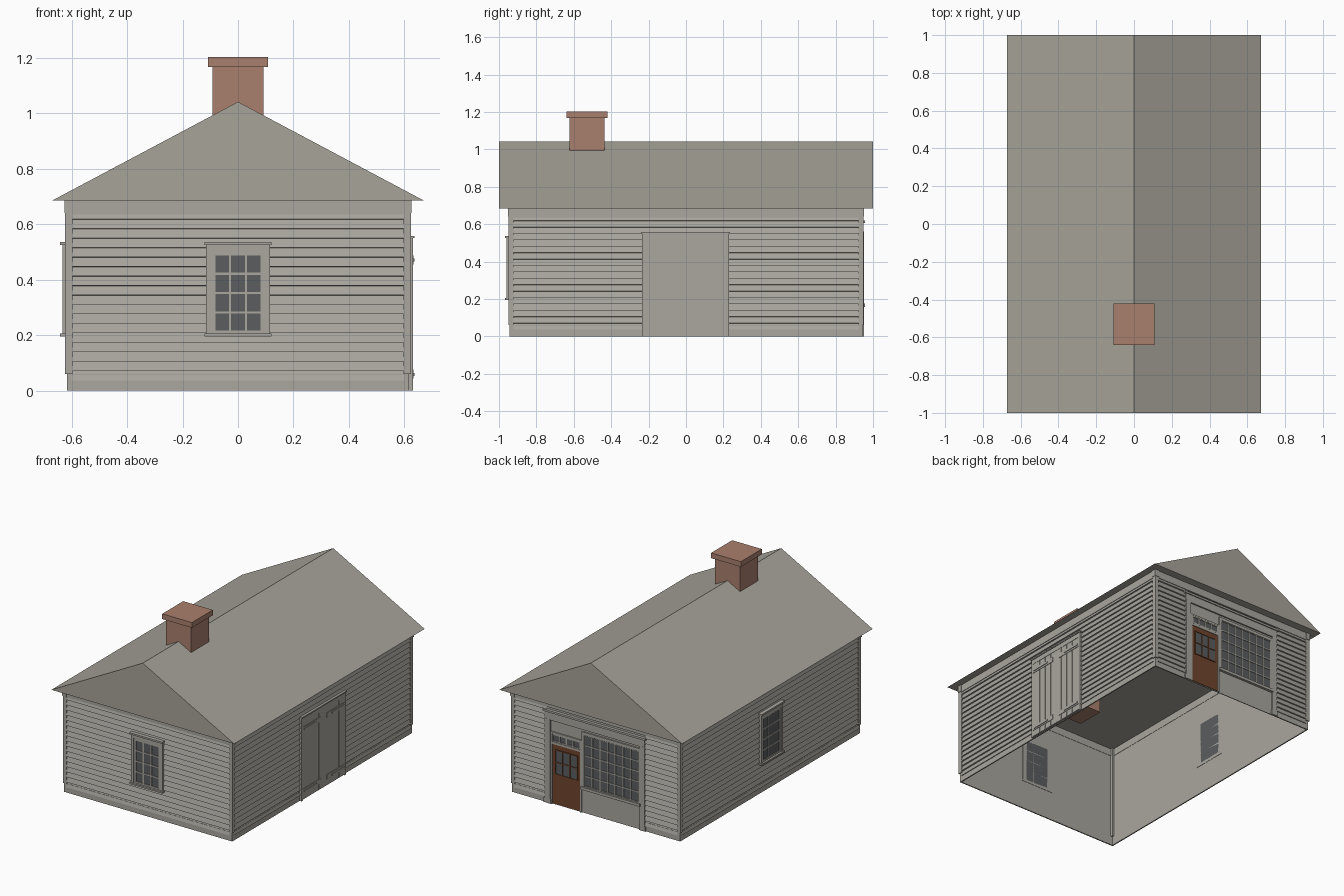
import bpy, bmesh, math
from mathutils import Matrix, Vector

old = bpy.data.objects.get("Cube")
if old:
    bpy.data.objects.remove(old, do_unlink=True)


def material(name, rgb):
    m = bpy.data.materials.new(name)
    m.use_nodes = True
    m.diffuse_color = (*rgb, 1)
    m.node_tree.nodes["Principled BSDF"].inputs["Base Color"].default_value = (*rgb, 1)
    return m


PAINT = material("grey_paint", (0.40, 0.385, 0.345))
ROOF = material("roof_grey", (0.385, 0.37, 0.32))
BRICK = material("brick", (0.40, 0.215, 0.155))
GLASS = material("dark_glass", (0.105, 0.11, 0.115))
WOOD = material("brown_wood", (0.16, 0.06, 0.026))

# Half sizes of the wall shell and its height
HX, HY, H = 0.612, 0.937, 0.685


def wall(quarter):
    """Frame of one wall: x along it, -y outward. 0 front, 1 right, 2 back, 3 left."""
    out = HX if quarter % 2 else HY
    return Matrix.Rotation(quarter * math.pi / 2, 4, "Z") @ Matrix.Translation((0, -out, 0))


FRONT, RIGHT, BACK, LEFT = (wall(q) for q in range(4))
WORLD = Matrix.Identity(4)


def finish(name, bm, mat, frame=WORLD):
    bm.transform(frame)
    me = bpy.data.meshes.new(name)
    bm.to_mesh(me)
    bm.free()
    me.materials.append(mat)
    ob = bpy.data.objects.new(name, me)
    bpy.context.collection.objects.link(ob)
    return ob


def add_box(bm, x0, x1, y0, y1, z0, z1):
    mat = Matrix.Translation(((x0 + x1) / 2, (y0 + y1) / 2, (z0 + z1) / 2))
    mat = mat @ Matrix.Diagonal((x1 - x0, y1 - y0, z1 - z0, 1))
    return bmesh.ops.create_cube(bm, size=1, matrix=mat)


def plates(name, mat, frame, out, rects):
    """Boxes on a wall, given as (left, right, bottom, top) and standing out by out."""
    bm = bmesh.new()
    for u0, u1, z0, z1 in rects:
        add_box(bm, u0, u1, -out, 0.002, z0, z1)
    return finish(name, bm, mat, frame)


def bars(u0, u1, z0, z1, cols, rows, w):
    """Rectangles of a glazing grid, border included."""
    rects = []
    for i in range(cols + 1):
        u = u0 + (u1 - u0) * i / cols
        rects.append((u - w / 2, u + w / 2, z0 - w / 2, z1 + w / 2))
    for j in range(rows + 1):
        z = z0 + (z1 - z0) * j / rows
        rects.append((u0 - w / 2, u1 + w / 2, z - w / 2, z + w / 2))
    return rects


def glazing(name, frame, rect, cols, rows, out, mat=PAINT, w=0.008):
    plates(name + "_glass", GLASS, frame, out, [rect])
    plates(name + "_bars", mat, frame, out + 0.004, bars(*rect, cols, rows, w))


def siding(name, frame, spans):
    """Overlapping boards as a sawtooth profile."""
    bm = bmesh.new()
    step, z = 0.0342, 0.036
    profile = []
    while z < 0.64:
        profile += [(0.001, z), (0.011, z + 0.001), (0.010, z + 0.005), (0.002, z + step)]
        z += step
    for u0, u1 in spans:
        rows = [[bm.verts.new((u, -d, h)) for u in (u0, u1)] for d, h in profile]
        for a, b in zip(rows, rows[1:]):
            bm.faces.new((a[0], a[1], b[1], b[0]))
    finish(name, bm, PAINT, frame)


# Wall shell, open below and above
bm = bmesh.new()
add_box(bm, -HX, HX, -HY, HY, 0, H)
bm.normal_update()
bmesh.ops.delete(bm, geom=[f for f in bm.faces if abs(f.normal.z) > 0.5], context="FACES_ONLY")
finish("wall_shell", bm, PAINT)

# Roof prism
bm = bmesh.new()
base = bm.faces.new([bm.verts.new(p) for p in ((-0.672, -1, H), (0.672, -1, H), (0, -1, 1.042))])
new = bmesh.ops.extrude_face_region(bm, geom=[base])["geom"]
bmesh.ops.translate(bm, vec=(0, 2, 0), verts=[v for v in new if isinstance(v, bmesh.types.BMVert)])
bmesh.ops.recalc_face_normals(bm, faces=bm.faces)
finish("roof", bm, ROOF)

# Chimney
bm = bmesh.new()
add_box(bm, -0.092, 0.092, -0.624, -0.436, 0.54, 1.168)
add_box(bm, -0.109, 0.109, -0.64, -0.42, 1.168, 1.203)
finish("chimney", bm, BRICK)

# Siding, skirt and frieze on every wall
for label, frame, half in (("front", FRONT, HX), ("right", RIGHT, HY),
                           ("back", BACK, HX), ("left", LEFT, HY)):
    end = half - 0.012
    spans = [(-end, -0.36), (0.36, end)] if label == "back" else [(-end, end)]
    siding(label + "_siding", frame, spans)
    edge = half + 0.006
    skirt = [(-edge, -0.36), (0.36, edge)] if label == "back" else [(-edge, edge)]
    plates(label + "_skirt", PAINT, frame, 0.006, [(a, b, 0, 0.06) for a, b in skirt])
    plates(label + "_frieze", PAINT, frame, 0.010, [(-half, half, 0.636, H)])

# Corner boards with a small cap
bm = bmesh.new()
for sx in (-1, 1):
    for sy in (-1, 1):
        for grow, z0, z1 in ((0, 0.06, 0.64), (0.003, 0.64, H)):
            xs = sorted((sx * 0.598, sx * (0.624 + grow)))
            ys = sorted((sy * 0.922, sy * (0.949 + grow)))
            add_box(bm, *xs, *ys, z0, z1)
finish("corner_boards", bm, PAINT)

# Matching sash windows on the front and left walls
for label, frame in (("front", FRONT), ("left", LEFT)):
    name = label + "_window"
    glazing(name, frame, (-0.086, 0.086, 0.212, 0.491), 3, 4, 0.013)
    plates(name + "_sash", PAINT, frame, 0.018,
           [(-0.097, -0.084, 0.205, 0.502), (0.084, 0.097, 0.205, 0.502),
            (-0.097, 0.097, 0.489, 0.502), (-0.097, 0.097, 0.203, 0.215)])
    plates(name + "_casing", PAINT, frame, 0.022,
           [(-0.115, -0.097, 0.205, 0.525), (0.097, 0.115, 0.205, 0.525),
            (-0.115, 0.115, 0.502, 0.525)])
    plates(name + "_cap_and_sill", PAINT, frame, 0.031,
           [(-0.121, 0.121, 0.525, 0.536), (-0.121, 0.121, 0.195, 0.205)])

# Plank double doors on the right wall
plates("barn_door_backing", PAINT, RIGHT, 0.013, [(-0.232, 0.228, 0.003, 0.55)])
cuts = [-0.235, -0.16, -0.107, -0.053, 0.05, 0.103, 0.157, 0.231]
plates("barn_door_planks", PAINT, RIGHT, 0.018,
       [(a + 0.002, b - 0.002, 0.005, 0.52) for a, b in zip(cuts, cuts[1:])])
plates("barn_door_frame", PAINT, RIGHT, 0.020,
       [(-0.235, 0.231, 0.52, 0.55), (-0.235, -0.222, 0, 0.55), (0.218, 0.231, 0, 0.55)])
plates("barn_door_battens", PAINT, RIGHT, 0.021,
       [(a, b, z, z + 0.032) for z in (0.044, 0.455) for a, b in ((-0.222, -0.03), (0.03, 0.218))])
plates("barn_door_hinges", PAINT, RIGHT, 0.025,
       [(a, b, z, z + 0.010) for z in (0.053, 0.466) for a, b in ((-0.21, -0.08), (0.08, 0.21))])
plates("barn_door_cap", PAINT, RIGHT, 0.025, [(-0.24, 0.236, 0.55, 0.558)])

# Shop front on the back wall: panel, posts and header
plates("shop_panel", PAINT, BACK, 0.003, [(-0.36, 0.36, 0, 0.6)])
plates("shop_posts", PAINT, BACK, 0.014,
       [(-0.375, -0.335, 0, 0.56), (0.325, 0.36, 0, 0.56),
        (-0.381, -0.329, 0, 0.03), (0.319, 0.366, 0, 0.03)])
plates("shop_header", PAINT, BACK, 0.013, [(-0.375, 0.36, 0.555, 0.61)])
plates("shop_header_cap", PAINT, BACK, 0.020, [(-0.385, 0.37, 0.607, 0.62)])

# Shop window
glazing("shop_window", BACK, (-0.085, 0.312, 0.18, 0.52), 7, 5, 0.005, w=0.007)
plates("shop_window_casing", PAINT, BACK, 0.012,
       [(-0.105, -0.085, 0.165, 0.54), (0.31, 0.325, 0.165, 0.54), (-0.105, 0.325, 0.52, 0.54)])
plates("shop_window_sill", PAINT, BACK, 0.02, [(-0.105, 0.33, 0.158, 0.176)])

# Shop door with a transom
plates("shop_door", WOOD, BACK, 0.007, [(-0.32, -0.115, 0.005, 0.40)])
glazing("shop_door_light", BACK, (-0.298, -0.137, 0.205, 0.365), 3, 2, 0.009, WOOD, 0.006)
glazing("shop_transom", BACK, (-0.318, -0.117, 0.42, 0.465), 4, 1, 0.006)
plates("shop_door_casing", PAINT, BACK, 0.011,
       [(-0.333, -0.32, 0, 0.48), (-0.115, -0.105, 0, 0.48),
        (-0.333, -0.105, 0.40, 0.415), (-0.333, -0.105, 0.468, 0.48)])
